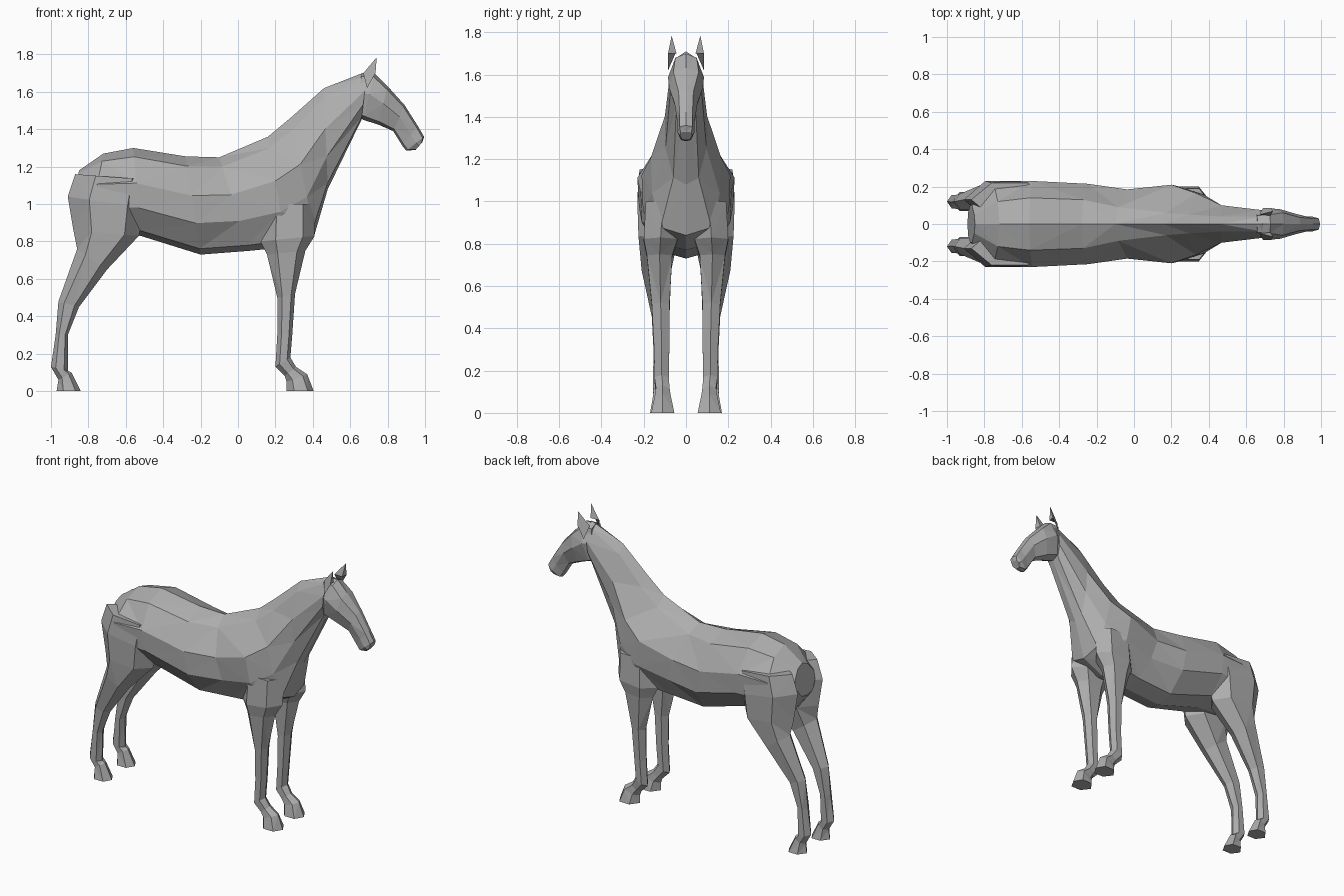
import bpy
import bmesh
from mathutils import Vector

cube = bpy.data.objects.get("Cube")
if cube:
    bpy.data.objects.remove(cube, do_unlink=True)

coat = bpy.data.materials.new("grey coat")
coat.use_nodes = True
GREY = (0.42, 0.42, 0.42, 1)
coat.diffuse_color = GREY
coat.node_tree.nodes["Principled BSDF"].inputs["Base Color"].default_value = GREY


def finish(name, bm):
    bmesh.ops.recalc_face_normals(bm, faces=bm.faces)
    mesh = bpy.data.meshes.new(name)
    bm.to_mesh(mesh)
    bm.free()
    mesh.materials.append(coat)
    obj = bpy.data.objects.new(name, mesh)
    bpy.context.collection.objects.link(obj)
    return obj


def loft(name, rings):
    """Skin a row of equal rings with triangles and close both ends."""
    bm = bmesh.new()
    rows = [[bm.verts.new(p) for p in ring] for ring in rings]
    n = len(rows[0])
    for a, b in zip(rows, rows[1:]):
        for i in range(n):
            j = (i + 1) % n
            bm.faces.new((a[i], a[j], b[j], b[i]))
    bm.faces.new(rows[0])
    bm.faces.new(rows[-1])
    bmesh.ops.triangulate(bm, faces=[f for f in bm.faces if len(f.verts) == 4])
    return finish(name, bm)


def section(start, end, half, centre=0):
    """Ring from start to end in the side plane; half = (fraction, half width)."""
    a = Vector((start[0], centre, start[1]))
    b = Vector((end[0], centre, end[1]))
    left = [a.lerp(b, t) + Vector((0, w, 0)) for t, w in half]
    right = [a.lerp(b, t) - Vector((0, w, 0)) for t, w in reversed(half)]
    return [a] + left + [b] + right


# Torso and neck: top, bottom, widths near the top, at the side and below
trunk = [
    ((-.85, 1.18), (-.89, .98), .05, .10, .06),
    ((-.72, 1.27), (-.80, .86), .12, .225, .12),
    ((-.56, 1.30), (-.52, .83), .14, .23, .13),
    ((-.28, 1.255), (-.20, .73), .13, .215, .11),
    ((-.10, 1.25), (.06, .75), .09, .185, .11),
    ((.16, 1.36), (.26, .77), .06, .21, .13),
    ((.28, 1.46), (.41, .84), .05, .165, .12),
    ((.46, 1.62), (.48, 1.08), .04, .10, .06),
    ((.69, 1.71), (.66, 1.45), .04, .075, .045),
]
loft("torso_and_neck", [
    section(top, low, ((.1, u), (.4, w), (.68, w * .97), (.94, d)))
    for top, low, u, w, d in trunk])

# Head: brow side, jaw side, widths of brow and cheek
skull = [
    ((.66, 1.70), (.64, 1.47), .045, .06),
    ((.73, 1.70), (.67, 1.45), .05, .085),
    ((.80, 1.63), (.75, 1.425), .06, .08),
    ((.89, 1.53), (.83, 1.39), .035, .055),
    ((.96, 1.42), (.88, 1.31), .03, .04),
    ((.995, 1.36), (.90, 1.285), .03, .04),
    ((.985, 1.33), (.95, 1.29), .025, .03),
]
loft("head", [section(top, low, ((.08, u), (.45, w), (.92, w * .6)))
              for top, low, u, w in skull])

# Legs: front edge, back edge, sideways centre, half width
hind = [
    ((-.48, 1.13), (-.87, 1.16), .13, .09),
    ((-.50, .98), (-.91, 1.04), .13, .10),
    ((-.53, .83), (-.88, .86), .13, .095),
    ((-.70, .65), (-.86, .76), .14, .07),
    ((-.85, .45), (-.96, .48), .12, .042),
    ((-.91, .30), (-.975, .30), .118, .036),
    ((-.91, .11), (-1, .13), .12, .036),
    ((-.89, .10), (-.96, .06), .12, .034),
    ((-.84, 0), (-.97, 0), .12, .05),
]
fore = [
    ((.41, 1.0), (.13, 1.0), .11, .08),
    ((.41, .83), (.12, .80), .12, .08),
    ((.36, .75), (.155, .73), .125, .06),
    ((.305, .52), (.21, .50), .12, .042),
    ((.29, .30), (.21, .30), .115, .036),
    ((.28, .18), (.20, .13), .115, .034),
    ((.31, .13), (.25, .08), .11, .032),
    ((.37, .09), (.26, .05), .11, .038),
    ((.405, 0), (.26, 0), .11, .055),
]
for side, s in (("left", 1), ("right", -1)):
    # The model looks along x, so its two flanks lie at plus and minus y
    for kind, rows in (("hind", hind), ("fore", fore)):
        loft(f"{kind}_leg_{side}", [
            section(a, b, ((.22, w), (.72, w)), s * c) for a, b, c, w in rows])

    # Pointed ear
    bm = bmesh.new()
    base = [bm.verts.new((x, s * y, z)) for x, y, z in (
        (.67, .05, 1.70), (.73, .045, 1.70), (.735, .085, 1.70), (.69, .085, 1.62))]
    tip = bm.verts.new((.742, s * .068, 1.785))
    bm.faces.new(base)
    for i in range(len(base)):
        bm.faces.new((base[i - 1], base[i], tip))
    finish(f"ear_{side}", bm)
